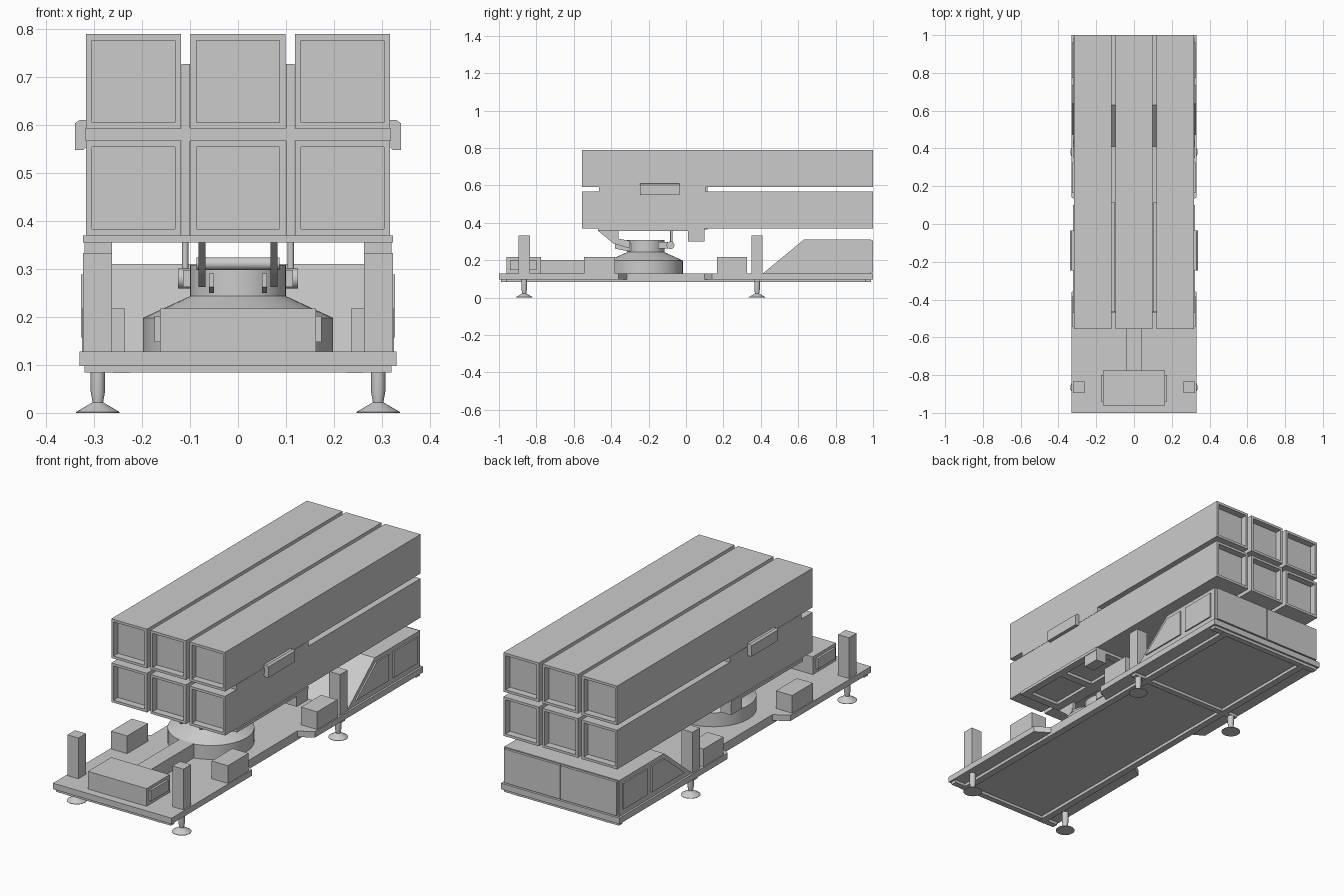
import bpy, bmesh, math
from mathutils import Vector

if "Cube" in bpy.data.objects:
    bpy.data.objects.remove(bpy.data.objects["Cube"])


def finish(name, bm, smooth=False):
    bmesh.ops.recalc_face_normals(bm, faces=bm.faces)
    me = bpy.data.meshes.new(name)
    bm.to_mesh(me)
    bm.free()
    ob = bpy.data.objects.new(name, me)
    bpy.context.collection.objects.link(ob)
    if smooth:
        bpy.context.view_layer.objects.active = ob
        ob.select_set(True)
        bpy.ops.object.shade_smooth_by_angle(angle=math.radians(30))
        ob.select_set(False)
    return ob


def cube_bm(x, y, z):
    bm = bmesh.new()
    bmesh.ops.create_cube(bm, size=1)
    for v in bm.verts:
        v.co = Vector([(r[0] + r[1]) / 2 + c * (r[1] - r[0]) for r, c in zip((x, y, z), v.co)])
    return bm


def box(name, x, y, z):
    return finish(name, cube_bm(x, y, z))


def pair(name, x, y, z):
    """Box on the right side and its mirror image on the left."""
    box(name + "_right", x, y, z)
    box(name + "_left", (-x[1], -x[0]), y, z)


def prism(name, pts, axis, lo, hi):
    """Extrude a 2D profile: axis 'x' takes (y, z), 'y' takes (x, z), 'z' takes (x, y)."""
    place = {'x': lambda p, d: (d, *p), 'y': lambda p, d: (p[0], d, p[1]), 'z': lambda p, d: (*p, d)}[axis]
    bm = bmesh.new()
    a = [bm.verts.new(place(p, lo)) for p in pts]
    b = [bm.verts.new(place(p, hi)) for p in pts]
    bm.faces.new(a)
    bm.faces.new(b)
    for i in range(len(pts)):
        j = (i + 1) % len(pts)
        bm.faces.new((a[i], a[j], b[j], b[i]))
    return finish(name, bm)


def lathe(name, profile, center, n=32, axis='z'):
    """Solid of revolution from (radius, height) pairs."""
    bm = bmesh.new()
    rings = []
    for r, h in profile:
        ring = []
        for i in range(n):
            t = 2 * math.pi * i / n
            c, s = r * math.cos(t), r * math.sin(t)
            off = (c, s, h) if axis == 'z' else (h, c, s)
            ring.append(bm.verts.new(Vector(center) + Vector(off)))
        rings.append(ring)
    for a, b in zip(rings, rings[1:]):
        for i in range(n):
            j = (i + 1) % n
            bm.faces.new((a[i], a[j], b[j], b[i]))
    bm.faces.new(rings[0])
    bm.faces.new(rings[-1])
    return finish(name, bm, True)


# Chassis deck with waisted middle
half = [(0.33, -1), (0.33, -0.36), (0.26, -0.315), (0.26, 0.1), (0.33, 0.14), (0.33, 1)]
prism("deck", half + [(-x, y) for x, y in reversed(half)], 'z', 0.098, 0.128)

# Underside rails and cross members
pair("under_rail", (0.225, 0.26), (-0.99, 0.99), (0.083, 0.098))
for i, y in enumerate((-0.975, 0.38, 0.975)):
    box(f"cross_member_{i}", (-0.32, 0.32), (y - 0.015, y + 0.015), (0.084, 0.098))

# Stabiliser posts and jack feet
for end, y in (("front", -0.865), ("rear", 0.38)):
    pair(end + "_jack_post", (0.262, 0.323), (y - 0.03, y + 0.03), (0.128, 0.333))
    for side, s in (("left", -1), ("right", 1)):
        lathe(f"{end}_{side}_jack_foot",
              [(0.045, 0), (0.045, 0.002), (0.011, 0.022), (0.015, 0.045), (0.015, 0.1)],
              (s * 0.292, y, 0), 24)

# Deck boxes
pair("front_locker", (0.235, 0.325), (-0.545, -0.38), (0.128, 0.217))
pair("rear_locker", (0.235, 0.325), (0.165, 0.325), (0.128, 0.217))
box("power_unit", (-0.163, 0.163), (-0.96, -0.775), (0.128, 0.217))
pair("power_unit_vent", (0.163, 0.174), (-0.94, -0.80), (0.148, 0.202))
box("cable_duct", (-0.04, 0.04), (-0.78, -0.35), (0.128, 0.2))

# Rear cabin with sloped front, side panels and doors
prism("cabin", [(0.41, 0.128), (0.63, 0.31), (0.988, 0.31), (0.988, 0.128)], 'x', -0.32, 0.32)
for side, s in (("left", -1), ("right", 1)):
    prism(f"cabin_slope_panel_{side}", [(0.475, 0.157), (0.637, 0.288), (0.735, 0.288), (0.735, 0.157)],
          'x', s * 0.318, s * 0.327)
    prism(f"cabin_square_panel_{side}", [(0.772, 0.157), (0.772, 0.288), (0.962, 0.288), (0.962, 0.157)],
          'x', s * 0.318, s * 0.327)
pair("cabin_door", (0.002, 0.312), (0.985, 1.0), (0.135, 0.305))

# Turntable
TY = -0.215
lathe("turntable", [(0.198, 0.128), (0.198, 0.198), (0.1, 0.243), (0.1, 0.308)], (0, TY, 0), 48)

# Tilt hinge at the front of the turntable
lathe("hinge_shaft", [(0.013, -0.086), (0.013, 0.086)], (0, -0.375, 0.311), 20, 'x')
for side, s in (("left", -1), ("right", 1)):
    prism(f"hinge_bracket_{side}",
          [(-0.47, 0.357), (-0.36, 0.357), (-0.36, 0.315), (-0.30, 0.303), (-0.30, 0.262), (-0.39, 0.29)],
          'x', s * 0.068, s * 0.082)
    prism(f"hinge_lug_{side}", [(-0.38, 0.29), (-0.38, 0.262), (-0.32, 0.25), (-0.29, 0.25), (-0.29, 0.29)],
          'x', s * 0.05, s * 0.06)
    # Lift rams
    lathe(f"ram_pivot_{side}", [(0.021, -0.0125), (0.021, 0.0125)], (s * 0.112, -0.083, 0.28), 20, 'x')
    lathe(f"ram_rod_{side}", [(0.0065, 0.28), (0.0065, 0.358)], (s * 0.11, -0.078, 0), 16)
    box(f"ram_mount_{side}", sorted((s * 0.07, s * 0.115)), (-0.15, -0.08), (0.262, 0.298))

# Cradle frame beneath the canisters
pair("cradle_side_rail", (0.285, 0.323), (-0.465, 0.1), (0.355, 0.37))
pair("cradle_inner_rail", (0.06, 0.125), (-0.465, 0.1), (0.355, 0.37))
for end, y in (("front", -0.45), ("middle", -0.19), ("rear", 0.08)):
    box(f"cradle_{end}_beam", (-0.323, 0.323), (y - 0.02, y + 0.02), (0.355, 0.37))
pair("cradle_rest", (0.262, 0.32), (0.01, 0.1), (0.3, 0.356))

# Spacers between canisters
box("row_spacer", (-0.318, 0.318), (-0.465, 0.105), (0.566, 0.593))
pair("column_spacer", (0.1, 0.118), (-0.465, 0.115), (0.365, 0.727))

# Canisters with recessed end caps
for r, z in enumerate((0.37, 0.592)):
    for c, x in enumerate((-0.2175, 0, 0.2175)):
        bm = cube_bm((x - 0.099, x + 0.099), (-0.555, 1.0), (z, z + 0.197))
        bm.normal_update()
        ends = [f for f in bm.faces if abs(f.normal.y) > 0.9]
        bmesh.ops.inset_individual(bm, faces=ends, thickness=0.018)
        for f in ends:
            n = f.normal.copy()
            new = bmesh.ops.extrude_discrete_faces(bm, faces=[f])["faces"][0]
            bmesh.ops.translate(bm, verts=new.verts, vec=-0.035 * n)
        finish(f"canister_{r}_{c}", bm)

# Side clamps
for side, s in (("left", -1), ("right", 1)):
    prism(f"side_clamp_{side}",
          [(s * 0.315, 0.61), (s * 0.33, 0.61), (s * 0.34, 0.603), (s * 0.34, 0.548), (s * 0.322, 0.548),
           (s * 0.315, 0.555)], 'y', -0.245, -0.035)
